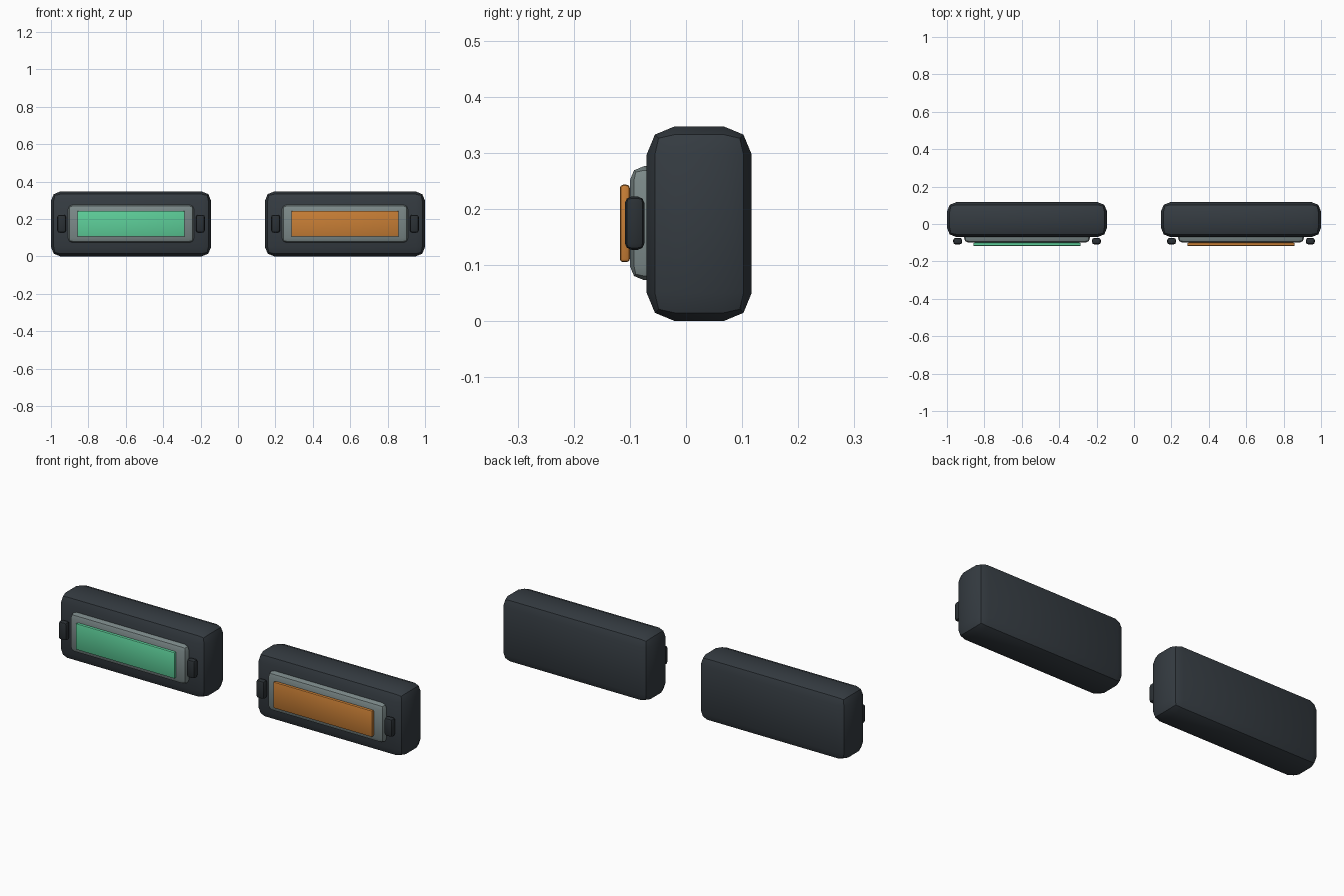
import bpy, math

cube = bpy.data.objects.get("Cube")
if cube:
    bpy.data.objects.remove(cube, do_unlink=True)


def material(name, rgb):
    m = bpy.data.materials.new(name)
    m.use_nodes = True
    m.diffuse_color = (*rgb, 1)
    m.node_tree.nodes["Principled BSDF"].inputs["Base Color"].default_value = (*rgb, 1)
    return m


CHARCOAL = material("charcoal", (0.035, 0.044, 0.053))
BLACK = material("dark_grey", (0.024, 0.030, 0.035))
GREY = material("trim_grey", (0.20, 0.25, 0.25))
GREEN = material("green", (0.11, 0.62, 0.32))
ORANGE = material("orange", (0.58, 0.21, 0.036))


def rounded_box(name, x, y_range, z_range, width, bevel, mat):
    """Box centred on x with two-step rounded edges."""
    (y0, y1), (z0, z1) = y_range, z_range
    bpy.ops.mesh.primitive_cube_add(size=1, location=(x, (y0 + y1) / 2, (z0 + z1) / 2))
    ob = bpy.context.object
    ob.name = name
    ob.scale = (width, y1 - y0, z1 - z0)
    bpy.ops.object.transform_apply(location=False, rotation=False, scale=True)
    ob.data.materials.append(mat)
    mod = ob.modifiers.new("rounding", "BEVEL")
    mod.width = bevel
    mod.segments = 2
    mod.limit_method = 'NONE'
    bpy.ops.object.modifier_apply(modifier=mod.name)
    bpy.ops.object.shade_smooth_by_angle(angle=math.radians(40))
    return ob


# Two matching units, differing only in panel colour
for side, x, colour in (("right", -0.572, GREEN), ("left", 0.572, ORANGE)):
    rounded_box(f"{side}_housing", x, (-0.07, 0.117), (0, 0.347), 0.856, 0.05, CHARCOAL)
    rounded_box(f"{side}_trim_frame", x, (-0.10, -0.045), (0.073, 0.276), 0.674, 0.025, GREY)
    rounded_box(f"{side}_panel", x, (-0.118, -0.10), (0.105, 0.243), 0.574, 0.006, colour)
    # Small clips at both ends of the frame
    for end, offset in (("outer", 0.371), ("inner", -0.371)):
        rounded_box(f"{side}_{end}_clip", x + math.copysign(1, x) * offset,
                    (-0.109, -0.074), (0.127, 0.222), 0.047, 0.012, BLACK)
